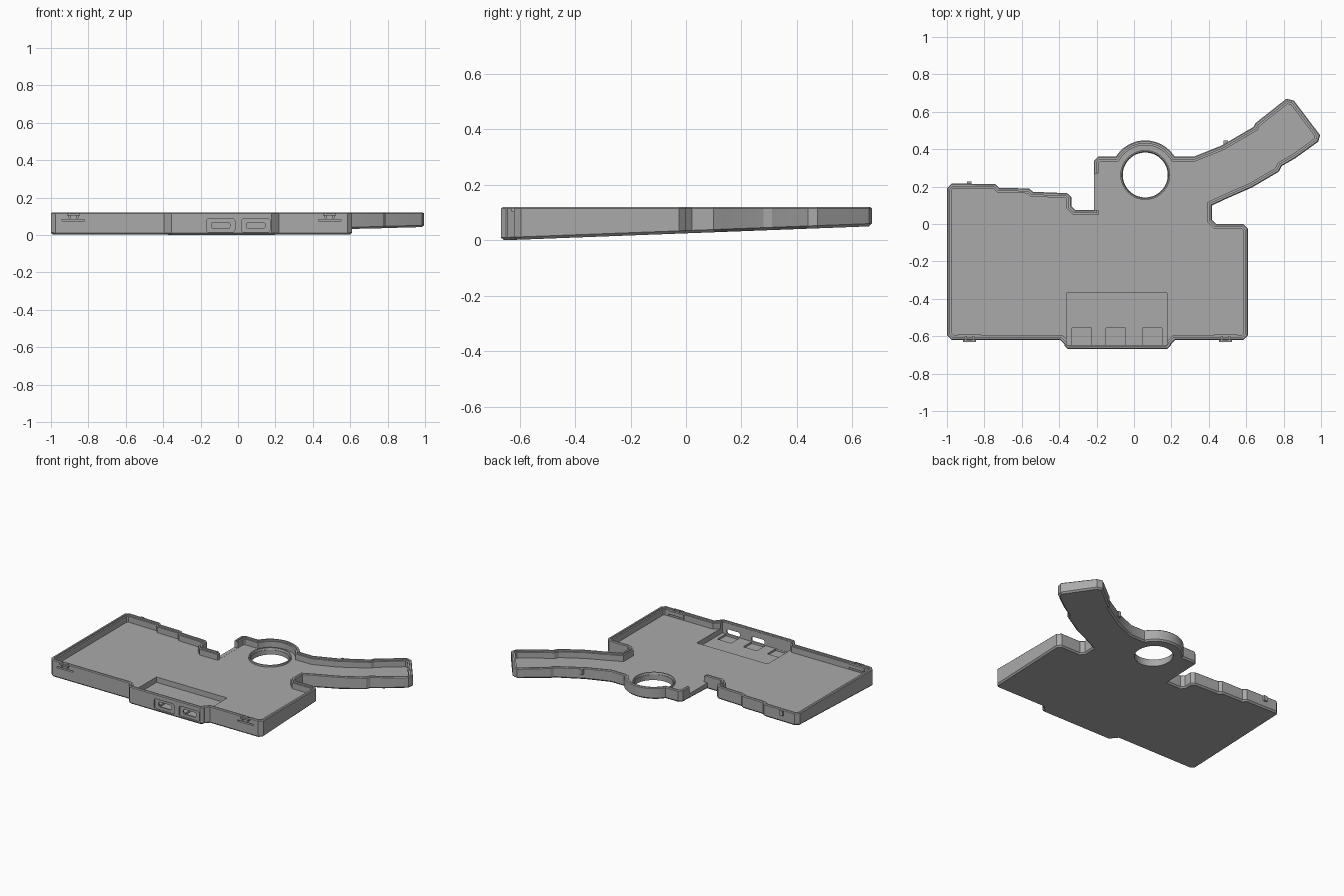
import bpy, bmesh
from math import sin, cos, pi, radians
from mathutils import Vector, Matrix

if "Cube" in bpy.data.objects:
    bpy.data.objects.remove(bpy.data.objects["Cube"])

grey = bpy.data.materials.new("plain grey")
grey.use_nodes = True
colour = (0.4, 0.4, 0.4, 1)
grey.diffuse_color = colour
grey.node_tree.nodes["Principled BSDF"].inputs["Base Color"].default_value = colour

TOP, FLOOR, WALL = 0.12, 0.07, 0.026
RING = Vector((0.06, 0.262))


def under(y):
    """Height of the sloping underside."""
    return (y + 0.667) * 0.038


def finish(bm, name):
    bmesh.ops.recalc_face_normals(bm, faces=bm.faces)
    mesh = bpy.data.meshes.new(name)
    bm.to_mesh(mesh)
    bm.free()
    mesh.materials.append(grey)
    ob = bpy.data.objects.new(name, mesh)
    bpy.context.collection.objects.link(ob)
    return ob


def box(name, x0, x1, y0, y1, z0, z1, round_y=0):
    """Box by limits; round_y softens the edges running along y."""
    bm = bmesh.new()
    bmesh.ops.create_cube(bm, size=1)
    for v in bm.verts:
        v.co = ((x0 + x1) / 2 + v.co.x * (x1 - x0),
                (y0 + y1) / 2 + v.co.y * (y1 - y0),
                (z0 + z1) / 2 + v.co.z * (z1 - z0))
    if round_y:
        along = [e for e in bm.edges
                 if abs(e.verts[0].co.y - e.verts[1].co.y) > 0.5 * (y1 - y0)
                 and abs(e.verts[0].co.x - e.verts[1].co.x) < 1e-5
                 and abs(e.verts[0].co.z - e.verts[1].co.z) < 1e-5]
        bmesh.ops.bevel(bm, geom=along, offset=round_y, segments=3,
                        profile=0.5, affect='EDGES')
    return finish(bm, name)


def offset(points, d):
    """Move a counter-clockwise outline inwards by d with mitred corners."""
    out = []
    for i, p in enumerate(points):
        a = (p - points[i - 1]).normalized()
        b = (points[(i + 1) % len(points)] - p).normalized()
        na, nb = Vector((-a.y, a.x)), Vector((-b.y, b.x))
        m = na + nb
        out.append(p + m * (2 * d / m.length_squared))
    return out


# Outline of the case, counter-clockwise from the front left corner
outline = [(-1, -0.595), (-0.975, -0.62), (-0.395, -0.62), (-0.372, -0.643),
           (-0.372, -0.65), (-0.355, -0.667), (0.18, -0.667), (0.197, -0.65),
           (0.197, -0.643), (0.22, -0.62), (0.585, -0.62), (0.61, -0.595),
           (0.61, -0.025), (0.585, 0), (0.44, 0), (0.418, 0.022),
           (0.418, 0.1), (0.5, 0.138), (0.63, 0.195), (0.775, 0.28),
           (0.79, 0.31), (0.86, 0.35), (0.985, 0.44), (0.995, 0.475),
           (0.855, 0.66), (0.815, 0.67), (0.65, 0.54), (0.64, 0.52),
           (0.47, 0.42), (0.32, 0.36)]
for i in range(25):
    t = radians(32 + 116 * i / 24)
    outline.append((RING.x + 0.185 * cos(t), RING.y + 0.185 * sin(t)))
outline += [(-0.192, 0.36), (-0.215, 0.337), (-0.215, 0.075), (-0.315, 0.075),
            (-0.335, 0.095), (-0.335, 0.145), (-0.358, 0.165), (-0.54, 0.172),
            (-0.56, 0.19), (-0.72, 0.193), (-0.74, 0.213), (-0.975, 0.217),
            (-1, 0.192)]
outline = [Vector(p) for p in outline]

# Tray: wedge underside, softened edges, raised stepped rim and level floor
bm = bmesh.new()
levels = [(0.01, lambda y: under(y)), (0, lambda y: under(y) + 0.01),
          (0, lambda y: TOP - 0.005), (0.005, lambda y: TOP),
          (0.016, lambda y: TOP), (0.016, lambda y: TOP - 0.01),
          (WALL, lambda y: TOP - 0.01), (WALL, lambda y: FLOOR)]
rings = [[bm.verts.new((p.x, p.y, height(p.y))) for p in offset(outline, d)]
         for d, height in levels]
for lower, upper in zip(rings, rings[1:]):
    for i in range(len(lower)):
        j = (i + 1) % len(lower)
        bm.faces.new((lower[i], lower[j], upper[j], upper[i]))
bm.faces.new(rings[0])
bm.faces.new(rings[-1])
tray = finish(bm, "tray")

# Cutters: round opening, pocket, port recesses and clip slots
cutters = []
bm = bmesh.new()
bmesh.ops.create_cone(bm, cap_ends=True, segments=64, radius1=0.12, radius2=0.12,
                      depth=0.5, matrix=Matrix.Translation((RING.x, RING.y, 0.1)))
cutters.append(finish(bm, "round_opening_cutter"))
cutters.append(box("pocket_cutter", -0.36, 0.177, -0.648, -0.37, 0.033, 0.2))
cutters.append(box("side_gap_cutter", -0.3, -0.18, 0.0755, 0.27, FLOOR + 0.0005, 0.2))
for x in (-0.28, -0.098, 0.098):
    cutters.append(box("floor_square_cutter", x - 0.052, x + 0.052, -0.647, -0.555, 0.02, 0.05))
for x in (-0.093, 0.095):
    cutters.append(box("port_recess_cutter", x - 0.076, x + 0.076, -0.7, -0.658,
                       0.016, 0.087, 0.012))
    cutters.append(box("port_slot_cutter", x - 0.05, x + 0.05, -0.69, -0.63,
                       0.035, 0.068, 0.012))
for x in (-0.88, 0.49):
    cutters.append(box("clip_slot_cutter", x - 0.06, x + 0.06, -0.65, -0.58, 0.074, 0.083))
    for s in (-1, 1):
        cutters.append(box("clip_gap_cutter", x + s * 0.02 - 0.004, x + s * 0.02 + 0.004,
                           -0.65, -0.58, 0.09, 0.2))
for c in cutters:
    c.hide_render = True
    c.hide_set(True)
    m = tray.modifiers.new(c.name, 'BOOLEAN')
    m.operation, m.solver, m.object = 'DIFFERENCE', 'EXACT', c

# Apply the cuts and discard the cutters
bpy.context.view_layer.update()
result = bpy.data.meshes.new_from_object(
    tray.evaluated_get(bpy.context.evaluated_depsgraph_get()))
tray.modifiers.clear()
tray.data = result
for c in cutters:
    bpy.data.objects.remove(c)

# Low lip around the round opening
bm = bmesh.new()
profile = [(0.12, FLOOR - 0.01), (0.133, FLOOR - 0.01), (0.133, 0.083), (0.126, 0.083)]
loops = [[bm.verts.new((RING.x + r * cos(2 * pi * i / 64), RING.y + r * sin(2 * pi * i / 64), z))
          for i in range(64)] for r, z in profile]
for k in range(4):
    a, b = loops[k], loops[(k + 1) % 4]
    for i in range(64):
        j = (i + 1) % 64
        bm.faces.new((a[i], a[j], b[j], b[i]))
lip = finish(bm, "opening_lip")

# Clip nubs on the front and back walls
for side, x in (("left", 0.49), ("right", -0.88)):
    box(side + "_front_clip", x - 0.035, x + 0.035, -0.63, -0.61, 0.104, 0.114)
    box(side + "_front_clip_bar", x - 0.06, x + 0.06, -0.602, -0.588, 0.086, 0.11)
for name, x, y in (("right_back_clip", -0.88, 0.217), ("left_back_clip", 0.49, 0.436)):
    box(name, x - 0.012, x + 0.012, y - 0.015, y + 0.01, 0.08, 0.115)

# Smooth the round parts and keep the edges crisp
for ob in (tray, lip):
    bpy.ops.object.select_all(action='DESELECT')
    ob.select_set(True)
    bpy.context.view_layer.objects.active = ob
    bpy.ops.object.shade_smooth_by_angle(angle=radians(25))
